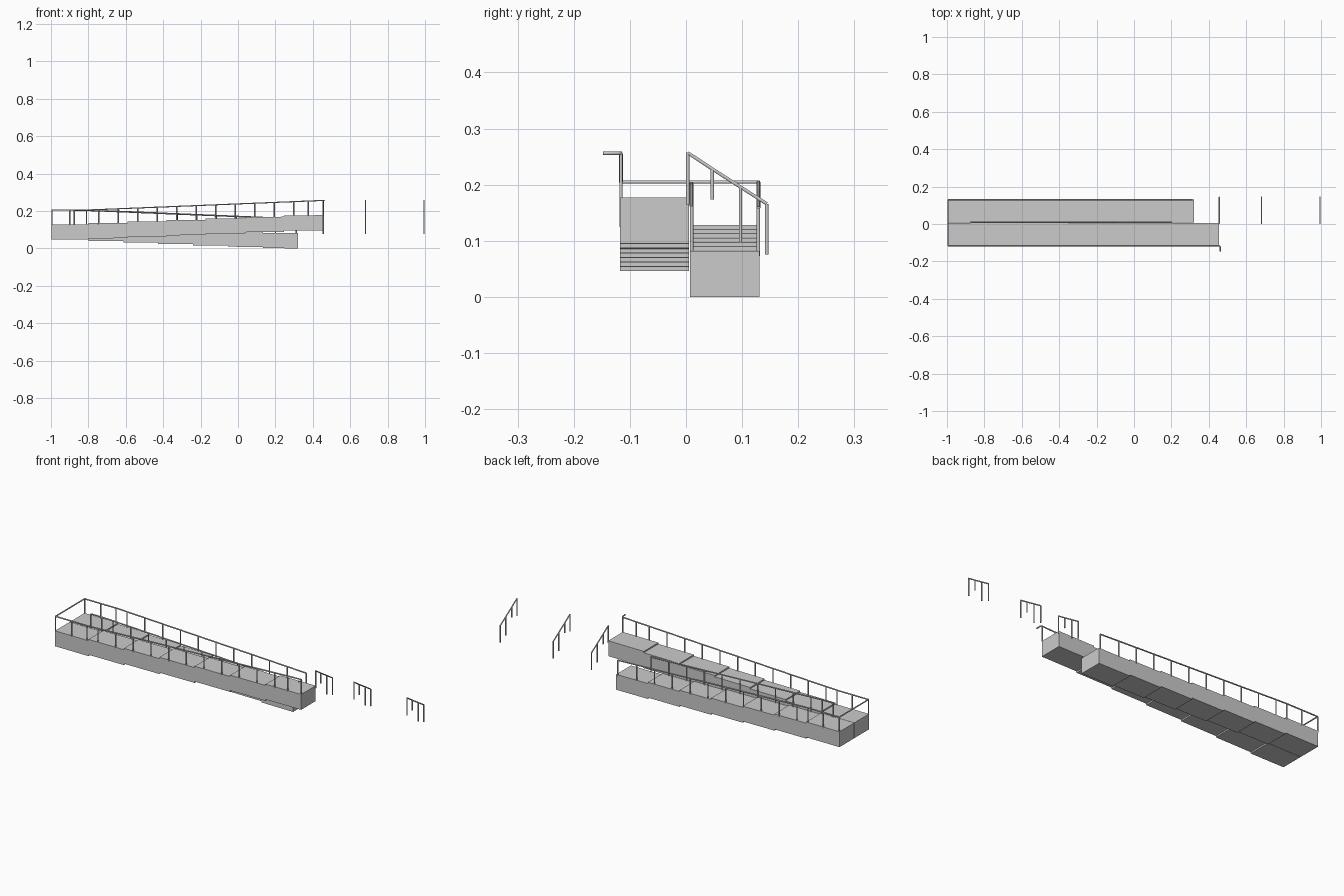
import bpy, bmesh
from mathutils import Vector

if "Cube" in bpy.data.objects:
    bpy.data.objects.remove(bpy.data.objects["Cube"])

R = 0.0034          # rail radius
LAND_X = -0.80      # end of the turning landing
STEPS = 6


def finish(name, bm):
    bmesh.ops.recalc_face_normals(bm, faces=bm.faces)
    me = bpy.data.meshes.new(name)
    bm.to_mesh(me)
    bm.free()
    ob = bpy.data.objects.new(name, me)
    bpy.context.collection.objects.link(ob)
    return ob


def stepped_edge(x_end, z0, rise):
    """Landing followed by long, slightly sloping treads."""
    run = (x_end - LAND_X) / STEPS
    pts = [(-0.997, z0), (LAND_X, z0)]
    for i in range(STEPS):
        x = LAND_X + i * run
        z = z0 + rise * (i + 1) / STEPS
        pts += [(x, z - rise * 0.02), (x + run, z)]
    return pts


def flight(name, x_end, y0, y1, rise):
    top = stepped_edge(x_end, 0.128, rise)
    bottom = stepped_edge(x_end, 0.046, rise)
    bm = bmesh.new()
    vs = [bm.verts.new((x, y0, z)) for x, z in top + bottom[::-1]]
    face = bm.faces.new(vs)
    new = bmesh.ops.extrude_face_region(bm, geom=[face])["geom"]
    bmesh.ops.translate(bm, vec=(0, y1 - y0, 0),
                        verts=[v for v in new if isinstance(v, bmesh.types.BMVert)])
    return finish(name, bm)


def tubes(name, paths):
    """Round bars swept along polylines, all in one object."""
    cu = bpy.data.curves.new(name, 'CURVE')
    cu.dimensions = '3D'
    cu.bevel_depth = R
    cu.bevel_resolution = 1
    cu.use_fill_caps = True
    for path in paths:
        sp = cu.splines.new('POLY')
        sp.points.add(len(path) - 1)
        for p, co in zip(sp.points, path):
            p.co = (*co, 1)
    ob = bpy.data.objects.new(name, cu)
    bpy.context.collection.objects.link(ob)
    return ob


def height(x, x_end, z0, rise):
    t = max(0, (x - LAND_X) / (x_end - LAND_X))
    return z0 + rise * t


def railing(name, y, xs, x_end, z0, z1, rise, extra=(), drop=0.08):
    """Handrail through the post tops, plus its posts."""
    top = [(x, y, height(x, x_end, z0, z1 - z0)) for x in xs]
    posts = [[p, (p[0], y, p[2] - drop)] for p in top]
    return tubes(name, [top + list(extra)] + posts)


# Stepped ramp flights, meeting at the left landing
flight("upper_flight", 0.455, -0.118, 0.005, 0.049)
flight("lower_flight", 0.320, 0.007, 0.131, -0.046)

# Handrails
front_x = [-0.995, -0.90, -0.81] + [-0.745 + 0.1043 * i for i in range(11)] + [0.375, 0.455]
railing("front_railing", -0.116, front_x, 0.455, 0.205, 0.256, 0.05,
        [(0.461, -0.122, 0.256), (0.461, -0.148, 0.256)])
back_x = [-0.995, -0.90, -0.81] + [-0.745 + 0.105 * i for i in range(10)] + [0.312]
railing("back_railing", 0.129, back_x, 0.320, 0.205, 0.158, -0.05, drop=0.085)
inner_x = [-0.875, -0.81] + [-0.745 + 0.105 * i for i in range(9)] + [0.20]
railing("inner_railing", 0.010, inner_x, 0.320, 0.202, 0.156, -0.05, drop=0.085)
tubes("landing_railing", [[(-0.995, -0.116, 0.205), (-0.995, 0.129, 0.205)]])

# Three free-standing sloped stair rails on the right
posts = [(0.003, 0.257, 0.165), (0.047, 0.228, 0.174), (0.097, 0.196, 0.097), (0.144, 0.166, 0.076)]
for i, x in enumerate((0.456, 0.682, 0.995)):
    rail = [(x, y, z) for y, z, _ in posts]
    tubes(f"stair_rail_{i + 1}", [rail] + [[(x, y, z), (x, y, b)] for y, z, b in posts])
